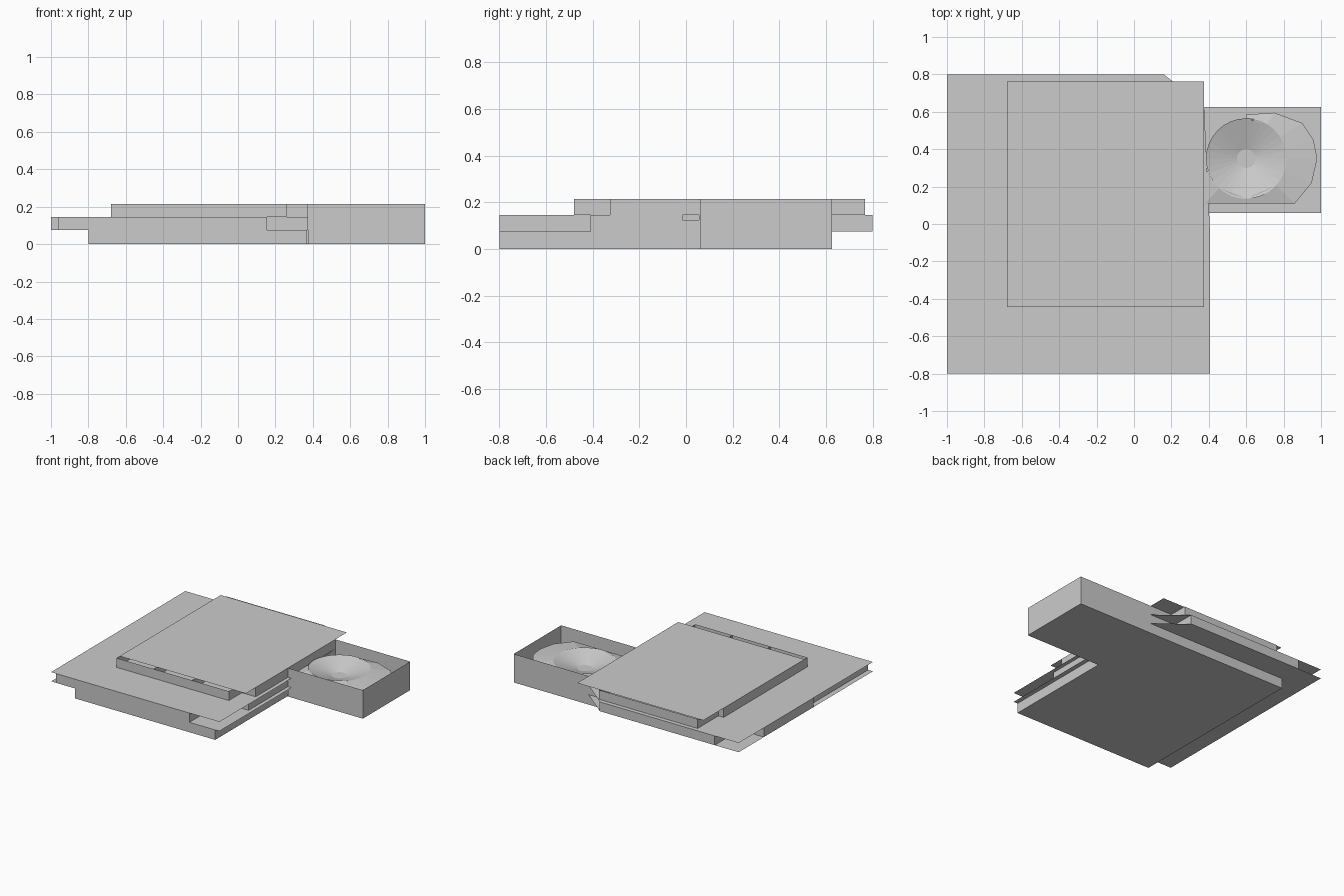
import bpy, bmesh, math

if "Cube" in bpy.data.objects:
    bpy.data.objects.remove(bpy.data.objects["Cube"])

G, L1, L2, TOP = 0.0, 0.075, 0.145, 0.215


def finish(name, bm):
    me = bpy.data.meshes.new(name)
    bm.to_mesh(me)
    bm.free()
    ob = bpy.data.objects.new(name, me)
    bpy.context.collection.objects.link(ob)
    return ob


def sheet(name, pts, z):
    """Thin horizontal slab outline."""
    bm = bmesh.new()
    f = bm.faces.new([bm.verts.new((x, y, z)) for x, y in pts])
    bmesh.ops.triangulate(bm, faces=[f])
    return finish(name, bm)


def wall(name, pts, z0, z1, closed=False):
    """Thin wall following a plan line."""
    bm = bmesh.new()
    lo = [bm.verts.new((x, y, z0)) for x, y in pts]
    hi = [bm.verts.new((x, y, z1)) for x, y in pts]
    n = len(pts)
    for i in range(n if closed else n - 1):
        j = (i + 1) % n
        bm.faces.new((lo[i], lo[j], hi[j], hi[i]))
    return finish(name, bm)


# Ground floor: L-shaped base and its outer walls
sheet("ground_floor", [(-.8, -.8), (.37, -.8), (.37, .06), (1, .06),
                       (1, .625), (-.8, .625)], G)
wall("ground_walls", [(.375, .625), (-.8, .625), (-.8, -.8), (.37, -.8), (.37, .06)], G, L1)

# Middle floor: two matching slabs
plan = [(-1, -.8), (.405, -.8), (.405, -.015), (.375, -.015),
        (.375, .625), (.16, .625), (.16, .8), (-1, .8)]
sheet("middle_slab", plan, L1)
sheet("upper_slab", plan, L2)

# Middle floor walls, stepped in plan, with a slot on the right side
wall("middle_walls", [(.375, .055), (.375, .625), (.16, .625), (.16, .8), (-.8, .8),
                      (-.8, .5), (-1, .5), (-1, -.09), (-.96, -.09), (-.96, -.8),
                      (.155, -.8), (.155, -.41), (.375, -.41), (.375, -.015)], L1, L2)
wall("slot_sill_wall", [(.375, -.015), (.375, .055)], L1, .125)
wall("middle_partition", [(-.96, -.01), (-.6, -.01)], L1, L2)

# Top floor walls and roof
wall("top_walls", [(.375, -.325), (.375, .625), (.19, .625), (.19, .768), (-.635, .768),
                   (-.635, .52), (-.678, .52), (-.678, -.48), (.26, -.48),
                   (.26, -.325)], L2, TOP, closed=True)
for i, x in enumerate((-.37, -.05)):
    wall(f"top_partition_{i + 1}", [(x, -.48), (x, -.325)], L2, TOP)
sheet("roof", [(-.678, -.443), (.375, -.443), (.375, .762), (-.678, .762)], TOP)

# Open-topped court on the right
wall("court_walls", [(.375, .06), (1, .06), (1, .625), (.375, .625)], G, TOP)

# Shallow funnel in the court
bm = bmesh.new()
cx, cy, N = .6, .35, 32


def ring(r, z):
    return [bm.verts.new((cx + r * math.cos(2 * math.pi * i / N),
                          cy + r * math.sin(2 * math.pi * i / N), z)) for i in range(N)]


hub, rim = ring(.05, .11), ring(.215, .165)
bm.faces.new(hub)
for i in range(N):
    j = (i + 1) % N
    bm.faces.new((hub[i], rim[i], rim[j], hub[j]))
finish("funnel", bm)

# Sloping apron from the funnel rim out to an irregular outline
outline = [(.6, .585), (.75, .595), (.9, .54), (.96, .45), (.98, .35), (.95, .22),
           (.86, .11), (.6, .11), (.38, .11), (.38, .28)]
bm = bmesh.new()
inner, outer = [], []
for x, y in outline:
    a = math.atan2(y - cy, x - cx)
    inner.append(bm.verts.new((cx + .213 * math.cos(a), cy + .213 * math.sin(a), .163)))
    outer.append(bm.verts.new((x, y, .15)))
for i in range(len(outline) - 1):
    bm.faces.new((inner[i], outer[i], outer[i + 1], inner[i + 1]))
finish("funnel_apron", bm)
